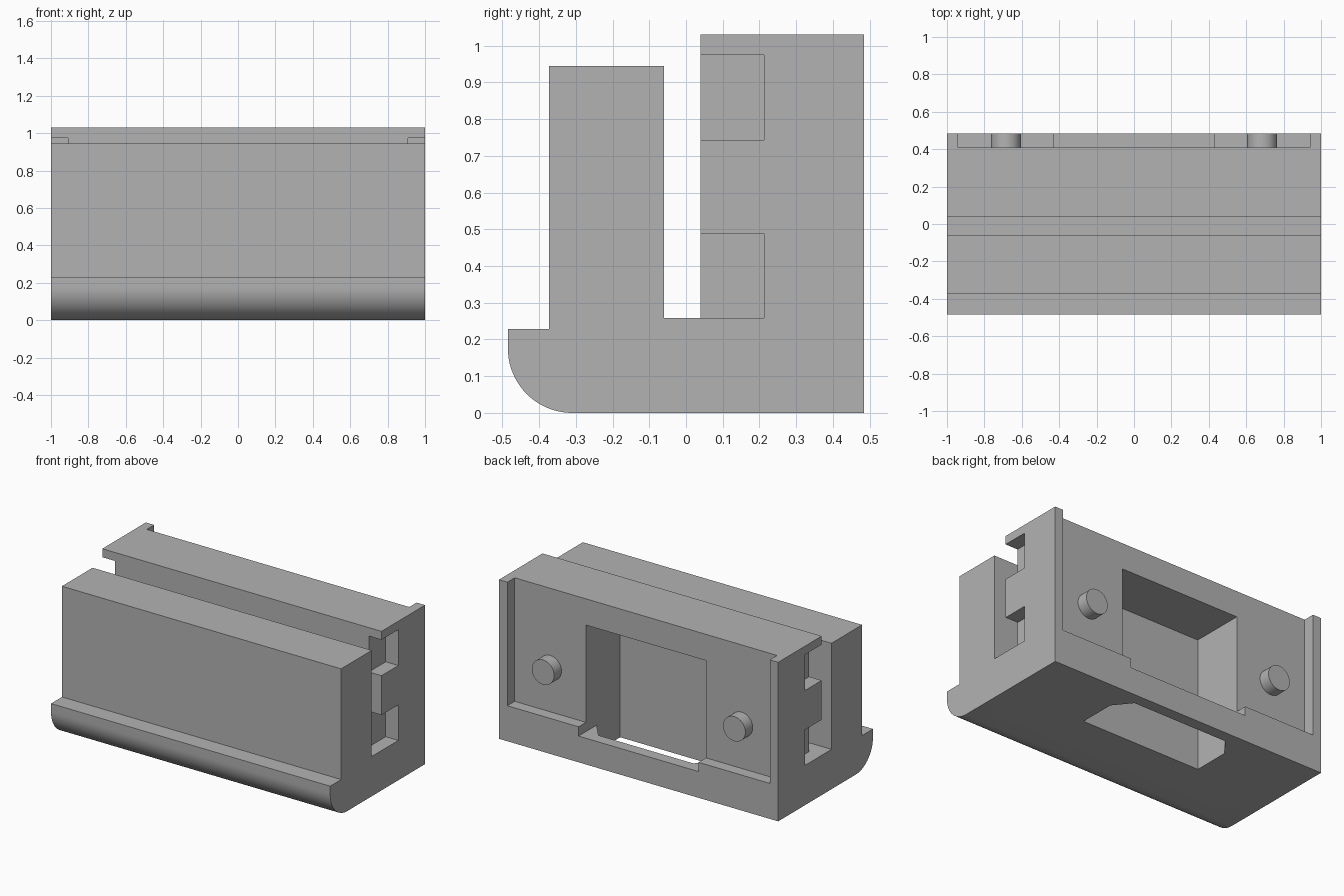
import bpy, bmesh, math
from mathutils import Vector

cube = bpy.data.objects.get("Cube")
if cube:
    bpy.data.objects.remove(cube, do_unlink=True)

grey = bpy.data.materials.new("plain grey")
grey.use_nodes = True
COLOUR = (0.45, 0.45, 0.45, 1)
grey.diffuse_color = COLOUR
grey.node_tree.nodes["Principled BSDF"].inputs["Base Color"].default_value = COLOUR


def prism(name, outline, sweep):
    """Sweep a closed outline of 3D points along a vector."""
    bm = bmesh.new()
    face = bm.faces.new([bm.verts.new(p) for p in outline])
    moved = bmesh.ops.extrude_face_region(bm, geom=[face])["geom"]
    bmesh.ops.translate(bm, vec=Vector(sweep),
                        verts=[v for v in moved if isinstance(v, bmesh.types.BMVert)])
    bmesh.ops.recalc_face_normals(bm, faces=bm.faces)
    mesh = bpy.data.meshes.new(name)
    bm.to_mesh(mesh)
    bm.free()
    mesh.materials.append(grey)
    obj = bpy.data.objects.new(name, mesh)
    bpy.context.collection.objects.link(obj)
    return obj


def box(name, x0, x1, y0, y1, z0, z1):
    return prism(name, [(x0, y0, z0), (x1, y0, z0), (x1, y1, z0), (x0, y1, z0)],
                 (0, 0, z1 - z0))


def activate(obj):
    bpy.ops.object.select_all(action="DESELECT")
    obj.select_set(True)
    bpy.context.view_layer.objects.active = obj


def cut(target, cutter):
    cutter.hide_render = True
    mod = target.modifiers.new("cut", "BOOLEAN")
    mod.operation, mod.solver, mod.object = "DIFFERENCE", "EXACT", cutter
    activate(target)
    bpy.ops.object.modifier_apply(modifier=mod.name)
    bpy.data.objects.remove(cutter, do_unlink=True)


# Main body: side profile with a rounded toe and a long channel
R, BACK, TOP = 0.175, 0.485, 1.03
profile = [(BACK, 0), (BACK, TOP), (0.04, TOP), (0.04, 0.258), (-0.06, 0.258),
           (-0.06, 0.945), (-0.373, 0.945), (-0.373, 0.228), (-BACK, 0.228)]
STEPS = 20
for i in range(STEPS + 1):
    a = math.pi + i * math.pi / 2 / STEPS
    profile.append((R - BACK + R * math.cos(a), R + R * math.sin(a)))
body = prism("main_body", [(-1, y, z) for y, z in profile], (2, 0, 0))

# Shallow recess in the back, open at the top
cut(body, box("recess_cutter", -0.94, 0.94, 0.41, 0.7, 0.23, 1.3))

# Deep pocket with a lowered sill
cut(body, box("pocket_cutter", -0.43, 0.43, 0.06, 0.7, 0.17, 0.86))

# Floor opening with two chamfered corners
opening = [(-0.43, 0.06), (0.43, 0.06), (0.43, 0.3), (0.34, 0.41), (-0.34, 0.41), (-0.43, 0.3)]
cut(body, prism("opening_cutter", [(x, y, -0.1) for x, y in opening], (0, 0, 0.3)))

# End notches beside the channel, two at each end
for side in (-1, 1):
    for z0, z1 in ((0.258, 0.488), (0.743, 0.975)):
        x0, x1 = sorted((side * 0.91, side * 1.2))
        cut(body, box("notch_cutter", x0, x1, 0.0, 0.212, z0, z1))

# Round pegs standing in the recess
for side, label in ((1, "left"), (-1, "right")):
    ring = [(side * 0.685 + 0.08 * math.cos(t), 0.41, TOP / 2 + 0.08 * math.sin(t))
            for t in (2 * math.pi * i / 40 for i in range(40))]
    peg = prism(label + "_peg", ring, (0, BACK - 0.41, 0))
    activate(peg)
    bpy.ops.object.shade_smooth_by_angle(angle=math.radians(30))

activate(body)
bpy.ops.object.shade_smooth_by_angle(angle=math.radians(30))
